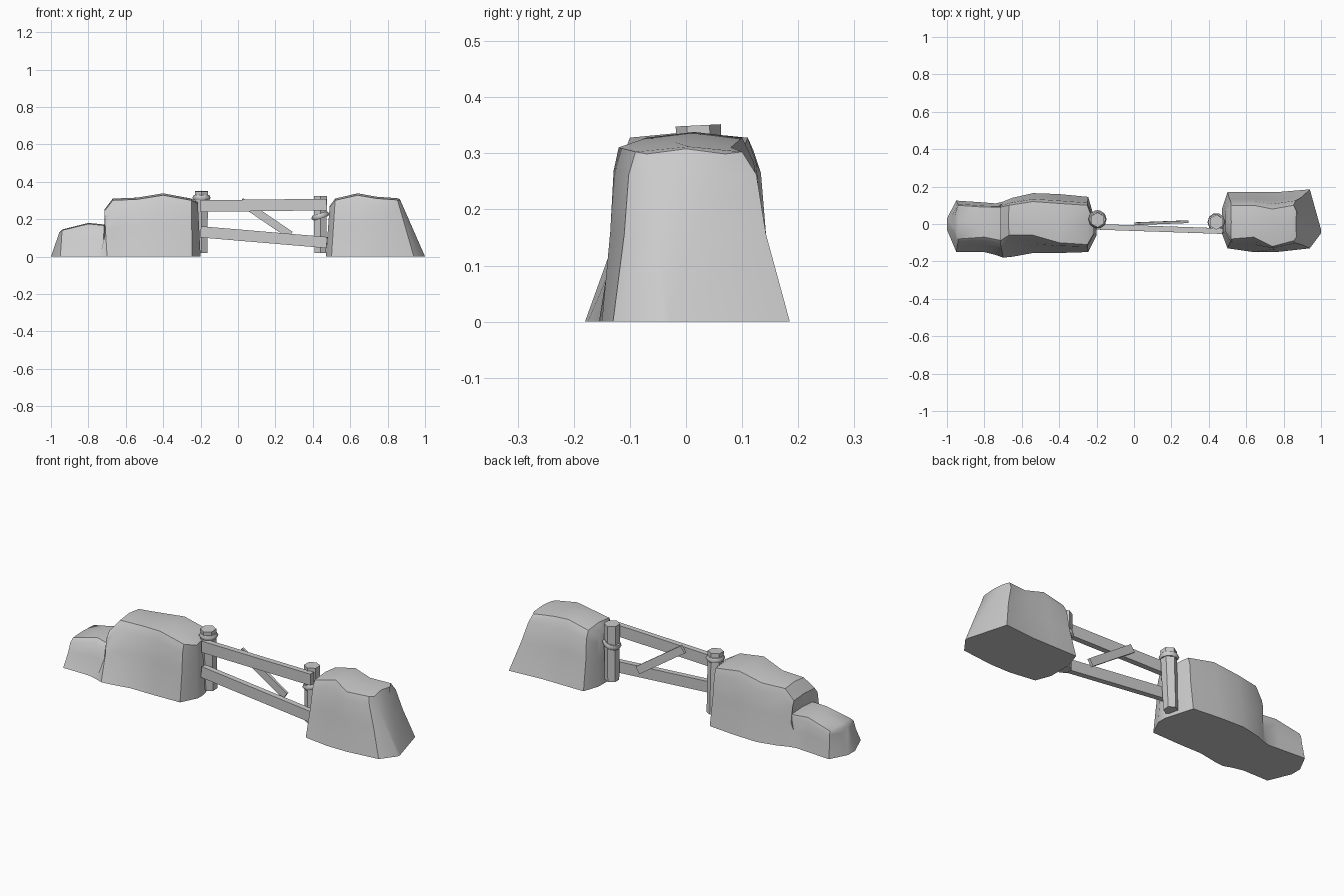
import bpy
import bmesh
import math
from mathutils import Vector

old_cube = bpy.data.objects.get("Cube")
if old_cube:
    bpy.data.objects.remove(old_cube, do_unlink=True)

# One plain grey for everything
GREY = (0.6, 0.6, 0.6, 1.0)
grey = bpy.data.materials.new("plain grey")
grey.use_nodes = True
grey.diffuse_color = GREY
for node in grey.node_tree.nodes:
    if node.type == 'BSDF_PRINCIPLED':
        node.inputs["Base Color"].default_value = GREY


def finish(obj, name, smooth_angle=None):
    """Name an object, give it the material and set its shading."""
    obj.name = name
    obj.data.name = name
    obj.data.materials.clear()
    obj.data.materials.append(grey)
    if smooth_angle:
        bpy.ops.object.select_all(action='DESELECT')
        obj.select_set(True)
        bpy.context.view_layer.objects.active = obj
        bpy.ops.object.shade_smooth_by_angle(angle=math.radians(smooth_angle))
    return obj


def mix(start, end, factor):
    return start + (end - start) * factor


# Half section of a boulder: (fraction of height, fraction from base to top edge)
SIDE = [(0, 0), (0.5, 0.5), (0.84, 0.7), (0.97, 1)]


def boulder(name, stations):
    """Loft a boulder along x.

    Station: base x, top x, base front y, base back y,
    top front y, top back y, height.
    """
    bm = bmesh.new()
    rings = []
    for base_x, top_x, base_front, base_back, top_front, top_back, height in stations:
        points = []
        for rise, inset in SIDE:
            points.append((mix(base_x, top_x, rise), mix(base_front, top_front, inset), height * rise))
        points.append((top_x, (top_front + top_back) / 2, height))
        for rise, inset in reversed(SIDE):
            points.append((mix(base_x, top_x, rise), mix(base_back, top_back, inset), height * rise))
        rings.append([bm.verts.new(point) for point in points])
    # Skin between neighbouring sections, closing the underside too
    for ring, following in zip(rings, rings[1:]):
        count = len(ring)
        for i in range(count):
            j = (i + 1) % count
            bm.faces.new((ring[i], ring[j], following[j], following[i]))
    # End caps
    bm.faces.new(rings[0])
    bm.faces.new(rings[-1])
    bmesh.ops.recalc_face_normals(bm, faces=bm.faces)
    mesh = bpy.data.meshes.new(name)
    bm.to_mesh(mesh)
    bm.free()
    obj = bpy.data.objects.new(name, mesh)
    bpy.context.collection.objects.link(obj)
    return finish(obj, name, smooth_angle=35)


def post(name, x, y, bottom, top, lean):
    """Hexagonal post with a slightly flared head."""
    bpy.ops.mesh.primitive_cylinder_add(
        vertices=6, radius=0.036, depth=top - bottom,
        location=(x, y, (top + bottom) / 2), rotation=(lean, 0, 0))
    obj = bpy.context.object
    for vert in obj.data.vertices:
        if vert.co.z > 0:
            vert.co.x *= 1.12
            vert.co.y *= 1.12
    return finish(obj, name)


def rope(name, location, tilt):
    """Rope ring around a post."""
    bpy.ops.mesh.primitive_torus_add(
        major_segments=10, minor_segments=6, major_radius=0.034,
        minor_radius=0.015, location=location, rotation=(0, tilt, 0))
    return finish(bpy.context.object, name, smooth_angle=60)


def plank(name, start, end, width, thickness):
    """Flat board between two points, standing on edge."""
    start, end = Vector(start), Vector(end)
    along = (end - start).normalized()
    upward = Vector((-along.z, 0, along.x)).normalized()
    outward = along.cross(upward).normalized()
    bm = bmesh.new()
    bmesh.ops.create_cube(bm, size=1)
    for vert in bm.verts:
        x, y, z = vert.co
        vert.co = (mix(start, end, x + 0.5) + outward * (y * thickness) + upward * (z * width))
    bmesh.ops.recalc_face_normals(bm, faces=bm.faces)
    mesh = bpy.data.meshes.new(name)
    bm.to_mesh(mesh)
    bm.free()
    obj = bpy.data.objects.new(name, mesh)
    bpy.context.collection.objects.link(obj)
    return finish(obj, name)


# Boulders at both ends
boulder("right_boulder", [
    (-1, -.955, -.03, .03, -.03, .03, .13),
    (-.95, -.94, -.15, .125, -.08, .1, .145),
    (-.8, -.8, -.15, .115, -.07, .09, .18),
    (-.74, -.7, -.165, .11, -.09, .09, .17),
    (-.7, -.715, -.18, .12, -.09, .09, .25),
    (-.65, -.67, -.175, .14, -.06, .1, .31),
    (-.54, -.54, -.155, .165, -.06, .12, .315),
    (-.4, -.4, -.155, .16, -.1, .11, .338),
    (-.245, -.25, -.15, .145, -.11, .1, .31),
    (-.2, -.215, -.06, -.01, -.05, .01, .29),
])
boulder("left_boulder", [
    (.47, .49, -.05, .08, -.04, .06, .27),
    (.5, .52, -.13, .17, -.08, .1, .31),
    (.64, .64, -.15, .17, -.07, .1, .338),
    (.76, .74, -.15, .17, -.12, .08, .32),
    (.94, .85, -.13, .185, -.09, .1, .312),
    (1, .865, -.05, -.03, -.07, .07, .308),
])

# Posts and their rope rings
post("right_post", -.195, .03, .02, .35, .05)
post("left_post", .44, .01, .02, .325, 0)
rope("right_rope", (-.195, .025, .315), 0)
rope("left_rope", (.44, .01, .217), -.3)

# Rails in front of the posts, brace behind them
plank("top_rail", (-.2, -.015, .27), (.475, -.038, .278), .062, .03)
plank("bottom_rail", (-.2, -.015, .132), (.475, -.038, .075), .06, .03)
plank("brace", (.015, .002, .295), (.28, .012, .115), .042, .014)
